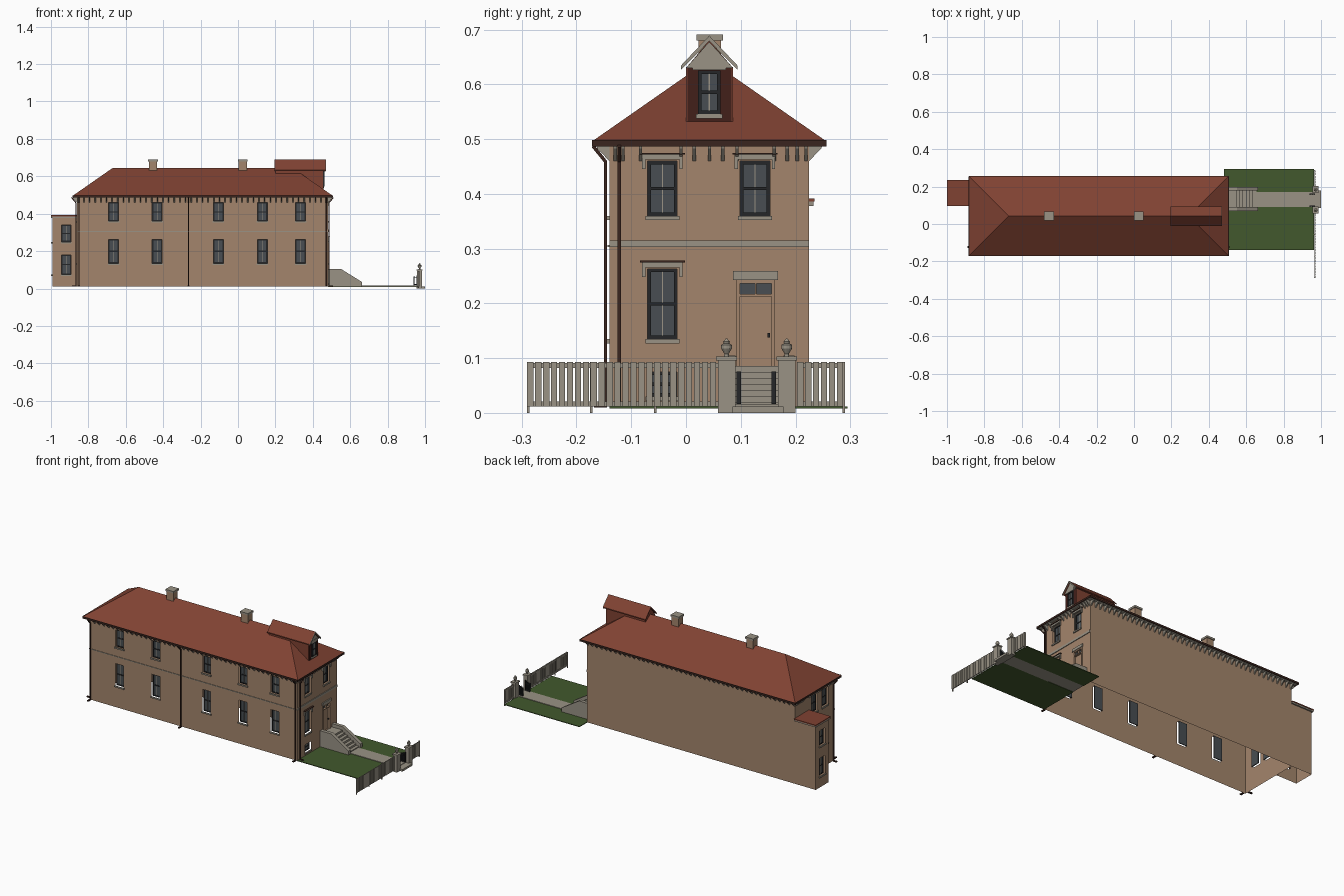
import bpy, bmesh, math
from mathutils import Vector

cube = bpy.data.objects.get("Cube")
if cube:
    bpy.data.objects.remove(cube, do_unlink=True)

COLOURS = {
    "tan_wall": (0.37, 0.235, 0.15),
    "red_roof": (0.215, 0.054, 0.032),
    "grey_stone": (0.32, 0.29, 0.235),
    "green_grass": (0.054, 0.098, 0.026),
    "slate_glass": (0.065, 0.076, 0.084),
    "black_iron": (0.018, 0.019, 0.021),
    "brown_metal": (0.042, 0.018, 0.013),
    "dark_red": (0.055, 0.014, 0.010),
}
MATS = {}
for key, rgb in COLOURS.items():
    m = bpy.data.materials.new(key)
    m.use_nodes = True
    m.diffuse_color = (*rgb, 1)
    m.node_tree.nodes["Principled BSDF"].inputs["Base Color"].default_value = (*rgb, 1)
    MATS[key] = m

parts = {}


def part(name, mat):
    if name not in parts:
        parts[name] = (bmesh.new(), mat)
    return parts[name][0]


def box(name, mat, x0, x1, y0, y1, z0, z1):
    bm = part(name, mat)
    ring = [(x0, y0), (x1, y0), (x1, y1), (x0, y1)]
    prism(bm, [(x, y, z0) for x, y in ring], (0, 0, z1 - z0))


def prism(bm, pts, offset):
    a = [bm.verts.new(p) for p in pts]
    b = [bm.verts.new(Vector(p) + Vector(offset)) for p in pts]
    bm.faces.new(a[::-1])
    bm.faces.new(b)
    for i in range(len(a)):
        j = (i + 1) % len(a)
        bm.faces.new((a[i], a[j], b[j], b[i]))


# A side is (axis it faces, position, outward sign); u runs along it, d outward
def slab(name, mat, side, u0, u1, z0, z1, d0, d1):
    axis, pos, s = side
    lo, hi = sorted((pos + s * d0, pos + s * d1))
    if axis == "x":
        box(name, mat, lo, hi, u0, u1, z0, z1)
    else:
        box(name, mat, u0, u1, lo, hi, z0, z1)


def wall(side, u0, u1, z0, z1, holes=()):
    bm = part("house_walls", "tan_wall")
    axis, pos, s = side
    us = sorted({u0, u1, *[h[0] for h in holes], *[h[1] for h in holes]})
    zs = sorted({z0, z1, *[h[2] for h in holes], *[h[3] for h in holes]})
    for a, b in zip(us, us[1:]):
        for c, d in zip(zs, zs[1:]):
            mu, mz = (a + b) / 2, (c + d) / 2
            if any(h[0] < mu < h[1] and h[2] < mz < h[3] for h in holes):
                continue
            quad = [(a, c), (b, c), (b, d), (a, d)]
            pts = [(pos, u, z) if axis == "x" else (u, pos, z) for u, z in quad]
            bm.faces.new([bm.verts.new(p) for p in pts])


def window(side, hole, depth=0.012):
    u0, u1, z0, z1 = hole
    mid, mz, t = (u0 + u1) / 2, (z0 + z1) / 2, 0.006
    d = -depth
    slab("window_glass", "slate_glass", side, u0, u1, z0, z1, d - 0.002, d)
    for a, b, c, e in ((u0, u0 + t, z0, z1), (u1 - t, u1, z0, z1), (u0, u1, z0, z0 + t),
                       (u0, u1, z1 - t, z1), (u0, u1, mz - 0.003, mz + 0.003)):
        slab("window_sashes", "black_iron", side, a, b, c, e, d, d + 0.003)
    slab("window_muntins", "grey_stone", side, mid - 0.001, mid + 0.001, z0 + t, z1 - t, d, d + 0.002)
    slab("window_sills", "grey_stone", side, u0 - 0.004, u1 + 0.004, z0 - 0.008, z0, 0, 0.006)


def hood(side, hole):
    u0, u1, z0, z1 = hole
    slab("window_hoods", "grey_stone", side, u0 - 0.01, u1 + 0.01, z1 + 0.003, z1 + 0.012, 0, 0.008)
    slab("hood_caps", "brown_metal", side, u0 - 0.014, u1 + 0.014, z1 + 0.012, z1 + 0.015, 0, 0.012)
    for u in (u0 - 0.01, u1 + 0.004):
        slab("window_hoods", "grey_stone", side, u, u + 0.006, z1 - 0.015, z1 + 0.003, 0, 0.007)


# House walls and windows
X0, X1, Y0, Y1, ZB, ZT = -0.86, 0.48, -0.14, 0.225, 0.01, 0.49
FRONT, BACK = ("y", Y0, -1), ("y", Y1, 1)
EAST, WEST = ("x", X1, 1), ("x", X0, -1)
ANNEX_FRONT, ANNEX_END = ("y", 0.105, -1), ("x", -0.993, -1)
UPPER, LOWER = (0.36, 0.46), (0.135, 0.263)


def holes(centres, rows, half=0.027):
    return [(c - half, c + half, *r) for c in centres for r in rows]


front_holes = holes((-0.665, -0.432, -0.105, 0.13, 0.335), (UPPER, LOWER))
east_holes = holes((-0.043,), (UPPER, LOWER)) + holes((0.126,), (UPPER,))
basement = (-0.07, -0.016, 0.03, 0.075)
door = (0.095, 0.16, 0.085, 0.24)
west_holes = holes((-0.05, 0.045), (UPPER, LOWER))
annex_rows = ((0.25, 0.34), (0.075, 0.18))
annex_front_holes = holes((-0.918,), annex_rows, 0.025)
annex_end_holes = holes((0.165,), annex_rows, 0.025)

wall(FRONT, X0, X1, ZB, ZT, front_holes)
wall(BACK, -0.993, X1, ZB, 0.385)
wall(BACK, X0, X1, 0.385, ZT)
wall(EAST, Y0, Y1, ZB, ZT, east_holes + [basement, door])
wall(WEST, Y0, Y1, ZB, ZT, west_holes)
wall(ANNEX_FRONT, -0.993, X0, ZB, 0.385, annex_front_holes)
wall(ANNEX_END, 0.105, Y1, ZB, 0.385, annex_end_holes)
for side, group in ((FRONT, front_holes), (EAST, east_holes + [basement]), (WEST, west_holes),
                    (ANNEX_FRONT, annex_front_holes), (ANNEX_END, annex_end_holes)):
    for h in group:
        window(side, h)
for h in east_holes:
    hood(EAST, h)

# Stone belt
slab("stone_belt", "grey_stone", EAST, Y0, Y1, 0.303, 0.315, 0, 0.004)
slab("stone_belt", "grey_stone", FRONT, X0, X1, 0.303, 0.307, 0, 0.003)

# Front door with transom, trim and lintel
slab("front_door", "tan_wall", EAST, 0.099, 0.156, 0.085, 0.213, -0.012, -0.008)
slab("transom_glass", "slate_glass", EAST, 0.099, 0.156, 0.217, 0.236, -0.012, -0.009)
for a, b, c, e in ((0.092, 0.099, 0.085, 0.243), (0.156, 0.163, 0.085, 0.243),
                   (0.092, 0.163, 0.236, 0.243), (0.126, 0.129, 0.213, 0.236), (0.099, 0.156, 0.213, 0.217)):
    slab("door_trim", "tan_wall", EAST, a, b, c, e, -0.012, 0.003)
slab("door_lintel", "grey_stone", EAST, 0.086, 0.168, 0.243, 0.259, 0, 0.006)
slab("door_handle", "black_iron", EAST, 0.149, 0.153, 0.138, 0.146, -0.008, -0.002)

# Annex roof
box("annex_cornice", "grey_stone", -1.0, X0, 0.097, 0.233, 0.378, 0.386)
box("annex_roof", "red_roof", -1.0, X0, 0.097, 0.235, 0.386, 0.392)

# Hip roof, eaves slab and gutter
EX0, EX1, EY0, EY1 = -0.882, 0.505, -0.17, 0.255
box("eaves", "grey_stone", EX0 + 0.004, EX1 - 0.004, EY0 + 0.004, EY1 - 0.004, 0.489, 0.497)
bm = part("hip_roof", "red_roof")
half, ym = (EY1 - EY0) / 2, (EY0 + EY1) / 2
c = [bm.verts.new(p) for p in ((EX0, EY0, 0.497), (EX1, EY0, 0.497), (EX1, EY1, 0.497), (EX0, EY1, 0.497))]
r0, r1 = bm.verts.new((EX0 + half, ym, 0.645)), bm.verts.new((EX1 - half, ym, 0.645))
for f in ((c[0], c[1], r1, r0), (c[1], c[2], r1), (c[2], c[3], r0, r1), (c[3], c[0], r0), c[::-1]):
    bm.faces.new(f)
for y in (EY0 - 0.002, EY1 - 0.002):
    box("gutters", "brown_metal", EX0, EX1, y, y + 0.004, 0.487, 0.498)
for x in (EX0 - 0.002, EX1 - 0.002):
    box("gutters", "brown_metal", x, x + 0.004, EY0, EY1, 0.487, 0.498)


# Triangular eave brackets
def bracket(side, u):
    axis, pos, s = side
    pts = [(0, 0.46), (0, 0.489), (0.024, 0.489), (0.022, 0.483)]
    ring = [(pos + s * d, u, z) if axis == "x" else (u, pos + s * d, z) for d, z in pts]
    prism(part("eave_brackets", "grey_stone"), ring, (0, 0.006, 0) if axis == "x" else (0.006, 0, 0))


for i in range(45):
    for side in (FRONT, BACK):
        bracket(side, X0 + 0.003 + i * 0.0302)
for u in (-0.132, -0.118, -0.086, -0.012, 0.012, 0.04, 0.064, 0.09, 0.158, 0.182, 0.2, 0.216):
    bracket(EAST, u)
    bracket(WEST, u)

# Chimneys
for x in (-0.455, 0.025):
    box("chimneys", "tan_wall", x - 0.022, x + 0.022, 0.023, 0.064, 0.6, 0.68)
    box("chimney_caps", "grey_stone", x - 0.026, x + 0.026, 0.019, 0.068, 0.68, 0.691)

# Dormer with gable roof, pediment and window
DX = 0.455
DORMER = ("x", DX, 1)
box("dormer_body", "red_roof", 0.2, DX, 0.0, 0.086, 0.525, 0.632)
prism(part("dormer_gable", "red_roof"), [(0.2, 0, 0.63), (0.2, 0.086, 0.63), (0.2, ym, 0.68)], (DX - 0.2, 0, 0))
slab("dormer_face", "dark_red", DORMER, 0.003, 0.083, 0.532, 0.632, 0, 0.002)
prism(part("dormer_pediment", "grey_stone"),
      [(DX, 0.0, 0.63), (DX, 0.086, 0.63), (DX, ym, 0.678)], (0.007, 0, 0))
slab("dormer_pediment", "grey_stone", DORMER, 0.012, 0.073, 0.626, 0.641, 0, 0.009)
window(DORMER, (0.022, 0.063, 0.546, 0.625), -0.004)
for s in (-1, 1):
    e = ym + s * 0.052
    prism(part("dormer_roof", "red_roof"),
          [(0.195, e, 0.628), (0.195, e, 0.634), (0.195, ym, 0.689), (0.195, ym, 0.681)], (0.272, 0, 0))
    prism(part("dormer_rakes", "grey_stone"),
          [(0.467, e, 0.626), (0.467, e, 0.634), (0.467, ym, 0.689), (0.467, ym, 0.679)], (0.003, 0, 0))


# Downspouts
def downspout(side, u, top=0.46):
    slab("downspouts", "brown_metal", side, u - 0.003, u + 0.003, ZB, top, 0.004, 0.01)
    slab("downspouts", "brown_metal", side, u - 0.005, u + 0.005, ZB, ZB + 0.006, 0.004, 0.028)
    axis, pos, s = side
    pts = [(0.004, top), (0.01, top - 0.002), (0.032, 0.485), (0.027, 0.489)]
    ring = [(pos + s * d, u - 0.003, z) if axis == "x" else (u - 0.003, pos + s * d, z) for d, z in pts]
    prism(part("downspouts", "brown_metal"), ring, (0, 0.006, 0) if axis == "x" else (0.006, 0, 0))


for u in (-0.85, -0.265, 0.472):
    downspout(FRONT, u)
downspout(EAST, -0.122)
downspout(WEST, -0.122)

# Lawn, path and landing
for y0, y1 in ((-0.14, 0.09), (0.172, 0.295)):
    box("lawn", "green_grass", X1, 0.963, y0, y1, 0.008, 0.012)
box("garden_path", "grey_stone", 0.65, 0.963, 0.09, 0.172, 0.008, 0.015)
box("gate_landing", "grey_stone", 0.955, 1.0, 0.085, 0.178, 0.0, 0.012)

# Entrance steps between sloped side walls
for y in (0.07, 0.178):
    prism(part("stair_walls", "grey_stone"),
          [(X1, y, 0.01), (0.663, y, 0.01), (0.663, y, 0.035), (0.55, y, 0.105), (X1, y, 0.105)], (0, 0.02, 0))
for i in range(7):
    x = 0.655 - i * 0.018
    box("entrance_steps", "grey_stone", X1 if i == 6 else x - 0.018, x, 0.09, 0.178, 0.01, 0.02 + i * 0.011)

# Picket fence, gate piers, urns and open iron gates
for y0, y1 in ((-0.29, 0.058), (0.203, 0.29)):
    n = round((y1 - y0) / 0.0145)
    step = (y1 - y0) / n
    for i in range(n):
        box("fence_pickets", "grey_stone", 0.968, 0.971, y0 + i * step, y0 + (i + 0.78) * step, 0.012, 0.093)
    for z in (0.012, 0.082):
        box("fence_rails", "grey_stone", 0.965, 0.968, y0, y1, z, z + 0.009)
for y in (-0.29, -0.175, -0.058, 0.286):
    box("fence_posts", "grey_stone", 0.963, 0.968, y, y + 0.004, 0.0, 0.093)
URN = ((0.005, 0.1), (0.004, 0.108), (0.010, 0.118), (0.010, 0.124), (0.005, 0.127), (0.006, 0.13), (0.001, 0.136))
for y, inner in ((0.074, 0.096), (0.184, 0.16)):
    box("gate_piers", "grey_stone", 0.958, 0.984, y - 0.016, y + 0.016, 0.0, 0.096)
    box("gate_piers", "grey_stone", 0.955, 0.987, y - 0.019, y + 0.019, 0.096, 0.103)
    bm = part("pier_urns", "grey_stone")
    rings = [[bm.verts.new((0.971 + r * math.cos(a * math.tau / 12), y + r * math.sin(a * math.tau / 12), z))
              for a in range(12)] for r, z in URN]
    for lo, hi in zip(rings, rings[1:]):
        for i in range(12):
            bm.faces.new((lo[i], lo[i - 11], hi[i - 11], hi[i]))
    bm.faces.new(rings[-1])
    for i in range(5):
        x = 0.938 + i * 0.007
        box("iron_gates", "black_iron", x, x + 0.002, inner - 0.004, inner + 0.004, 0.016, 0.064 + i * 0.003)
    for z in (0.02, 0.055):
        box("iron_gates", "black_iron", 0.938, 0.968, inner - 0.002, inner + 0.002, z, z + 0.004)

# Turn every part into an object
for name, (bm, mat) in parts.items():
    bmesh.ops.remove_doubles(bm, verts=bm.verts, dist=1e-6) if name == "house_walls" else None
    bmesh.ops.recalc_face_normals(bm, faces=bm.faces)
    me = bpy.data.meshes.new(name)
    bm.to_mesh(me)
    bm.free()
    me.materials.append(MATS[mat])
    bpy.context.scene.collection.objects.link(bpy.data.objects.new(name, me))
